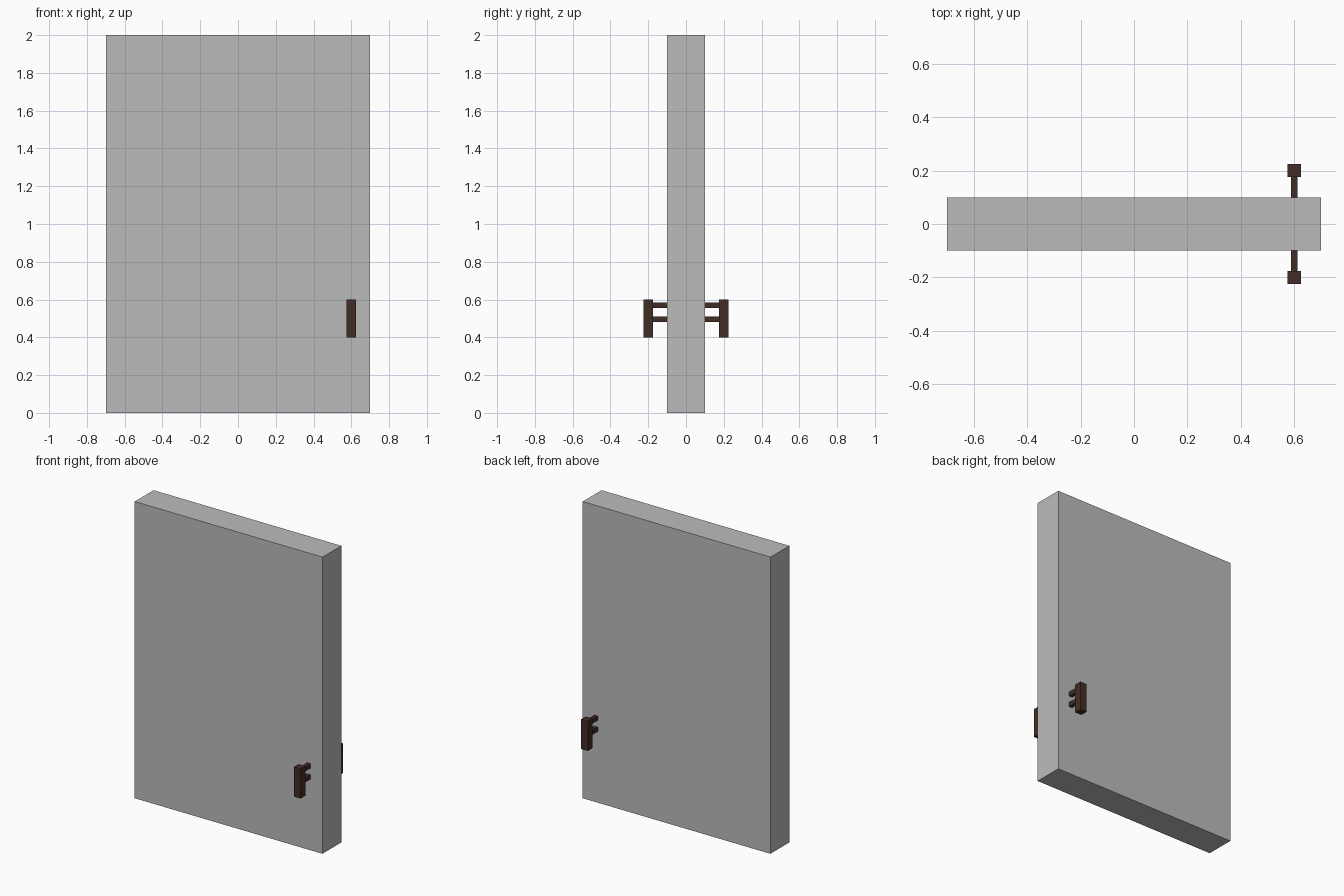
import bpy

if "Cube" in bpy.data.objects:
    bpy.data.objects.remove(bpy.data.objects["Cube"])


def material(name, rgb):
    m = bpy.data.materials.new(name)
    m.diffuse_color = (*rgb, 1)
    m.use_nodes = True
    m.node_tree.nodes["Principled BSDF"].inputs["Base Color"].default_value = m.diffuse_color
    return m


grey = material("door grey", (0.5, 0.5, 0.5))
brown = material("handle brown", (0.055, 0.027, 0.018))


def box(name, lo, hi, mat):
    bpy.ops.mesh.primitive_cube_add(size=1, location=[(a + b) / 2 for a, b in zip(lo, hi)])
    ob = bpy.context.object
    ob.name = name
    ob.scale = [b - a for a, b in zip(lo, hi)]
    bpy.ops.object.transform_apply(location=False, rotation=False, scale=True)
    ob.data.materials.append(mat)
    return ob


# Door slab
box("door_panel", (-0.7, -0.1, 0), (0.7, 0.1, 2), grey)

# A grip on two short posts on each face of the door
for side, s in (("front", -1), ("back", 1)):
    def span(a, b):
        return sorted((s * a, s * b))

    y0, y1 = span(0.175, 0.225)
    box(side + "_handle_grip", (0.575, y0, 0.4), (0.625, y1, 0.6), brown)
    y0, y1 = span(0.1, 0.175)
    for level, z in (("lower", 0.495), ("upper", 0.57)):
        box(f"{side}_handle_{level}_post", (0.5875, y0, z - 0.015), (0.6125, y1, z + 0.015), brown)
